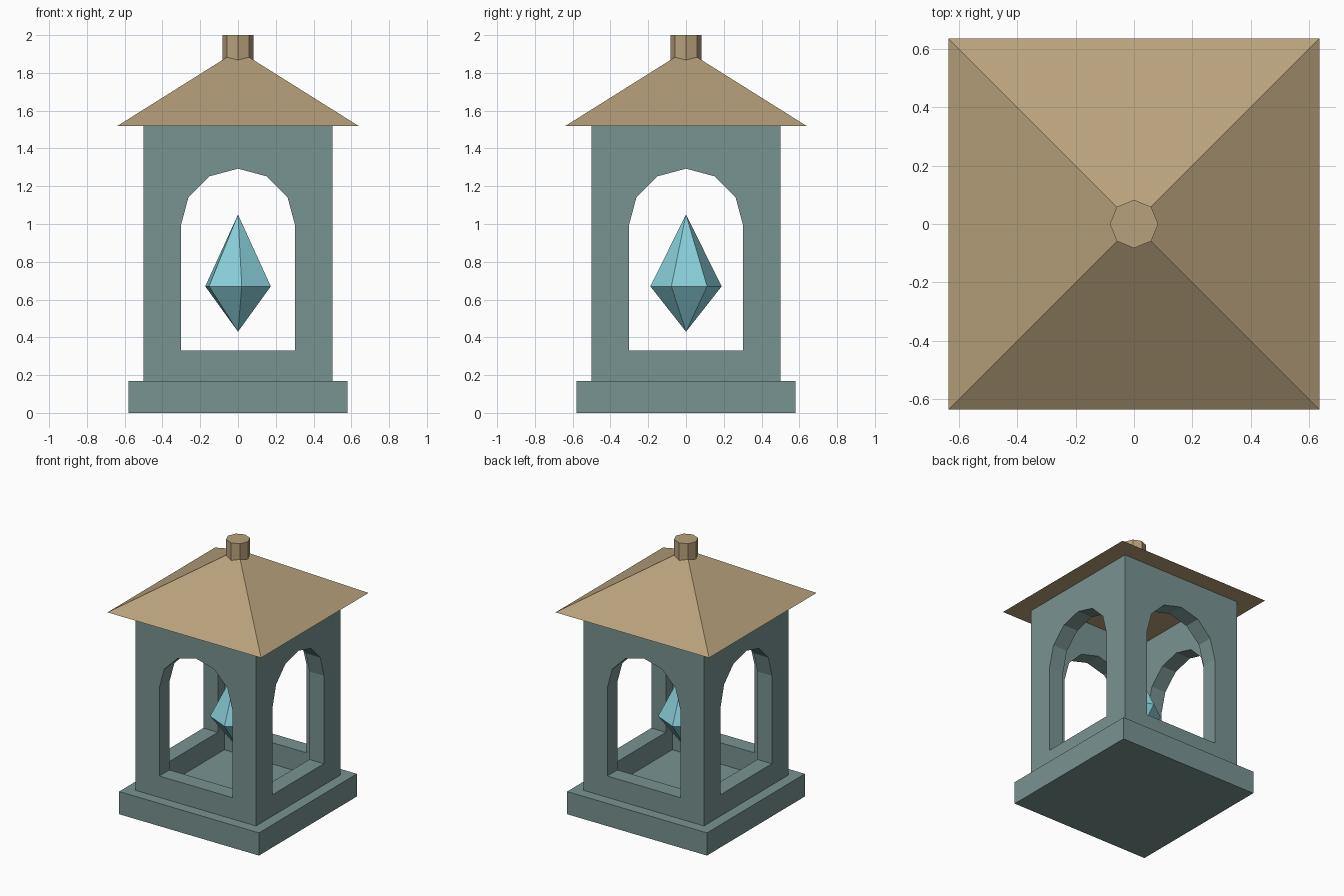
import bpy, bmesh, math
from mathutils import Matrix

if "Cube" in bpy.data.objects:
    bpy.data.objects.remove(bpy.data.objects["Cube"])


def material(name, rgb):
    def lin(c):
        c /= 255
        return c / 12.92 if c <= 0.04045 else ((c + 0.055) / 1.055) ** 2.4
    m = bpy.data.materials.new(name)
    m.diffuse_color = (*[lin(c) for c in rgb], 1)
    m.use_nodes = True
    m.node_tree.nodes["Principled BSDF"].inputs["Base Color"].default_value = m.diffuse_color
    return m


STONE = material("grey green stone", (120, 147, 145))
TAN = material("tan roof", (184, 161, 124))
CRYSTAL = material("pale blue crystal", (137, 206, 217))


def finish(name, bm, mat):
    bmesh.ops.recalc_face_normals(bm, faces=bm.faces)
    me = bpy.data.meshes.new(name)
    bm.to_mesh(me)
    bm.free()
    me.materials.append(mat)
    ob = bpy.data.objects.new(name, me)
    bpy.context.collection.objects.link(ob)
    return ob


def box(name, half, z0, z1, mat):
    bm = bmesh.new()
    bmesh.ops.create_cube(bm, size=1, matrix=Matrix.Translation((0, 0, (z0 + z1) / 2))
                          @ Matrix.Diagonal((2 * half, 2 * half, z1 - z0, 1)))
    return finish(name, bm, mat)


def cone(name, sides, r0, r1, z0, z1, turn, mat):
    bm = bmesh.new()
    bmesh.ops.create_cone(bm, cap_ends=True, segments=sides, radius1=r0, radius2=r1, depth=z1 - z0,
                          matrix=Matrix.Translation((0, 0, (z0 + z1) / 2)) @ Matrix.Rotation(turn, 4, 'Z'))
    bmesh.ops.remove_doubles(bm, verts=bm.verts, dist=1e-5)
    return finish(name, bm, mat)


def arch_cutter(name, turn):
    # arched window outline, extruded right through the building
    pts = [(-0.303, 0.33), (0.303, 0.33)]
    pts += [(0.303 * math.cos(i * math.pi / 6), 0.99 + 0.303 * math.sin(i * math.pi / 6)) for i in range(7)]
    bm = bmesh.new()
    face = bm.faces.new([bm.verts.new((x, -1, z)) for x, z in pts])
    new = bmesh.ops.extrude_face_region(bm, geom=[face])["geom"]
    bmesh.ops.translate(bm, vec=(0, 2, 0), verts=[v for v in new if isinstance(v, bmesh.types.BMVert)])
    bmesh.ops.rotate(bm, verts=bm.verts, matrix=Matrix.Rotation(turn, 3, 'Z'))
    return finish(name, bm, STONE)


# Plinth and hollow walls with an arched window on each side
box("plinth", 0.58, 0, 0.17, STONE)
walls = box("walls", 0.5, 0.17, 1.52, STONE)
cutters = [box("room_cutter", 0.38, 0.1, 1.7, STONE),
           arch_cutter("front_arch_cutter", 0),
           arch_cutter("side_arch_cutter", math.pi / 2)]
for c in cutters:
    mod = walls.modifiers.new(c.name, 'BOOLEAN')
    mod.operation = 'DIFFERENCE'
    mod.solver = 'EXACT'
    mod.object = c
    c.hide_render = True
    c.hide_set(True)

# Pyramid roof and octagonal finial
cone("roof", 4, 0.637 * math.sqrt(2), 0, 1.52, 1.92, math.pi / 4, TAN)
cone("finial", 8, 0.083, 0.083, 1.84, 2.0, 0, TAN)

# Floating six-sided crystal
bm = bmesh.new()
ring = [bm.verts.new((0.19 * math.cos(a), 0.19 * math.sin(a), 0.67))
        for a in (math.radians(36 + 60 * i) for i in range(6))]
for z in (0.43, 1.05):
    tip = bm.verts.new((0, 0, z))
    for i in range(6):
        bm.faces.new((ring[i], ring[(i + 1) % 6], tip))
finish("crystal", bm, CRYSTAL)
